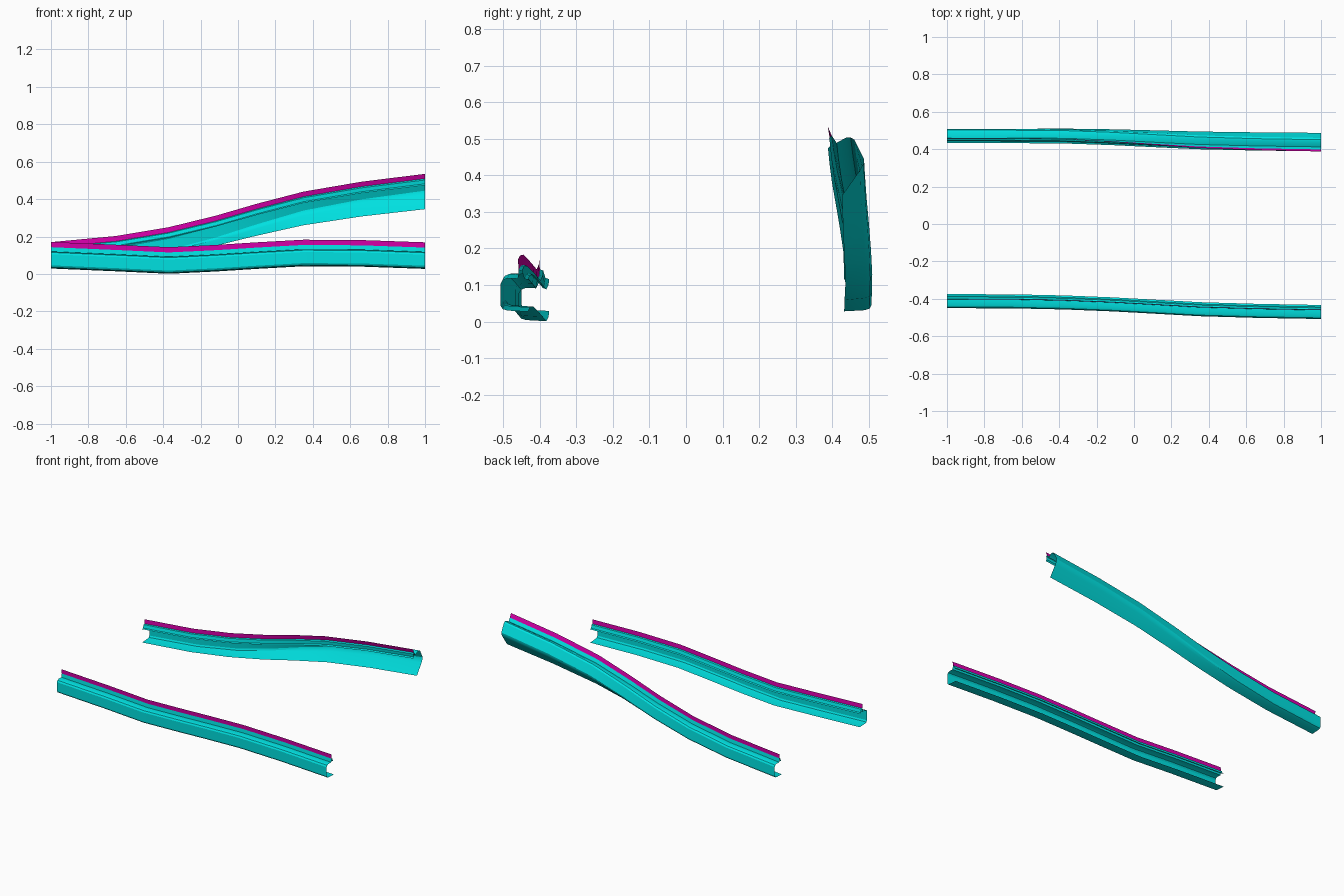
import bpy, bmesh
from math import sin, cos, radians

if "Cube" in bpy.data.objects:
    bpy.data.objects.remove(bpy.data.objects["Cube"])


def material(name, rgb):
    m = bpy.data.materials.new(name)
    m.diffuse_color = (*rgb, 1)
    m.use_nodes = True
    m.node_tree.nodes["Principled BSDF"].inputs["Base Color"].default_value = m.diffuse_color
    return m


TEAL = material("teal", (0.0, 0.75, 0.75))
MAGENTA = material("magenta", (0.7, 0.0, 0.42))

# Cross-sections: (inward from outer wall, up from bottom)
CHANNEL = [(.075, 0), (.02, .003), (.006, .007), (0, .017), (0, .076), (.006, .086),
           (.018, .091), (.047, .090), (.050, .114), (.059, .111), (.065, .091), (.075, .087)]
SEAL = [(.050, .114), (.048, .142)]

XS = [-1, -.65, -.37, -.12, .1, .35, .66, 1]

# Stations: outer y, magenta tip z, twist amount 0..1
FRONT = [(-.450, .171, 0), (-.451, .156, 0), (-.457, .143, 0), (-.467, .155, 0),
         (-.479, .169, 0), (-.493, .183, 0), (-.502, .181, 0), (-.508, .169, 0)]
BACK = [(.508, .170, 0), (.509, .203, .04), (.511, .250, .14), (.509, .311, .32),
        (.505, .375, .52), (.500, .440, .74), (.497, .493, .90), (.495, .535, 1)]


def sweep(name, profile, stations, inward, mat):
    """Loft a cross-section along the stations, twisting it about x."""
    bm = bmesh.new()
    rows = []
    for x, (y0, tip, t) in zip(XS, stations):
        a = radians(27) * t
        z0 = tip - (.142 * cos(a) - .048 * sin(a))
        row = []
        for i, (u, v) in enumerate(profile):
            y = y0 + inward * (u * cos(a) + v * sin(a))
            z = z0 - u * sin(a) + v * cos(a)
            # the lower flange opens downwards as the rail twists
            if profile is CHANNEL and i < 2:
                z -= t * (.050, .010)[i]
            row.append(bm.verts.new((x, y, z)))
        rows.append(row)
    for r, s in zip(rows, rows[1:]):
        for j in range(len(profile) - 1):
            quad = (r[j], r[j + 1], s[j + 1], s[j])
            bm.faces.new(quad if inward < 0 else quad[::-1])
    # outer wall normals face away from the centre
    bm.normal_update()
    if sum(f.normal.y * -inward for f in bm.faces) < 0:
        bmesh.ops.reverse_faces(bm, faces=bm.faces[:])
    me = bpy.data.meshes.new(name)
    bm.to_mesh(me)
    bm.free()
    me.materials.append(mat)
    ob = bpy.data.objects.new(name, me)
    bpy.context.collection.objects.link(ob)
    bpy.ops.object.select_all(action='DESELECT')
    ob.select_set(True)
    bpy.context.view_layer.objects.active = ob
    bpy.ops.object.shade_smooth_by_angle(angle=radians(30))


# Two open rails, each with a coloured strip along its upper lip
for side, stations, inward in (("front", FRONT, 1), ("back", BACK, -1)):
    sweep(side + "_rail_channel", CHANNEL, stations, inward, TEAL)
    sweep(side + "_rail_strip", SEAL, stations, inward, MAGENTA)
